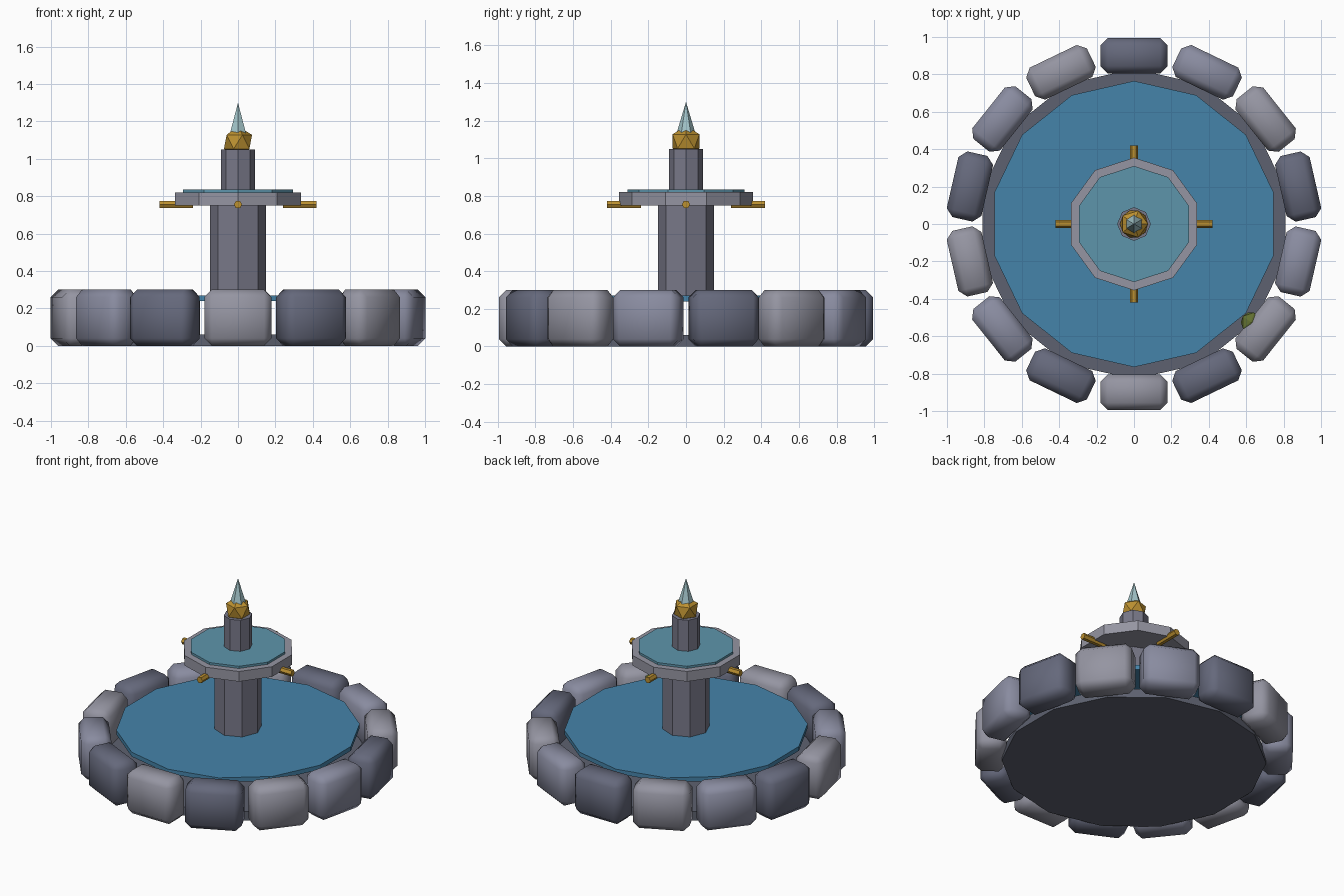
import bpy, bmesh, math
from mathutils import Matrix, Vector

if "Cube" in bpy.data.objects:
    bpy.data.objects.remove(bpy.data.objects["Cube"])


def material(name, rgb):
    m = bpy.data.materials.new(name)
    m.diffuse_color = (*rgb, 1)
    m.use_nodes = True
    m.node_tree.nodes["Principled BSDF"].inputs["Base Color"].default_value = m.diffuse_color
    return m


STONES = [material("stone_dark", (0.13, 0.14, 0.20)),
          material("stone_light", (0.30, 0.30, 0.36)),
          material("stone_mid", (0.25, 0.26, 0.35))]
FLOOR = material("floor_stone", (0.11, 0.12, 0.16))
PILLAR = material("pillar_stone", (0.19, 0.19, 0.25))
RIM = material("bowl_stone", (0.30, 0.30, 0.36))
WATER = material("water", (0.06, 0.23, 0.40))
WATER_LIGHT = material("water_light", (0.11, 0.30, 0.41))
GOLD = material("gold", (0.50, 0.28, 0.03))
CRYSTAL = material("crystal", (0.36, 0.55, 0.58))
MOSS = material("moss", (0.12, 0.16, 0.03))


def finish(name, bm, mat):
    bmesh.ops.recalc_face_normals(bm, faces=bm.faces)
    mesh = bpy.data.meshes.new(name)
    bm.to_mesh(mesh)
    bm.free()
    mesh.materials.append(mat)
    ob = bpy.data.objects.new(name, mesh)
    bpy.context.collection.objects.link(ob)
    return ob


def prism(name, sides, r, z0, z1, mat, top=None, matrix=Matrix()):
    """Flat-sided column with a corner on +y; top=0 makes a spike."""
    top = r if top is None else top
    bm = bmesh.new()

    def ring(rad, z):
        return [bm.verts.new((rad * math.sin(2 * math.pi * i / sides),
                              rad * math.cos(2 * math.pi * i / sides), z))
                for i in range(sides)]
    low = ring(r, z0)
    high = ring(top, z1) if top else [bm.verts.new((0, 0, z1))]
    bm.faces.new(low)
    if top:
        bm.faces.new(high)
    for i in range(sides):
        j = (i + 1) % sides
        bm.faces.new((low[i], low[j], high[j], high[i]) if top
                     else (low[i], low[j], high[0]))
    bm.transform(matrix)
    return finish(name, bm, mat)


# Basin floor and pool
prism("basin_floor", 14, 0.83, 0, 0.06, FLOOR)
prism("pool_water", 14, 0.765, 0.24, 0.27, WATER)

# Ring of fourteen chamfered stones
for i in range(14):
    a = math.radians(-64.3) + i * 2 * math.pi / 14
    bm = bmesh.new()
    bmesh.ops.create_cube(bm, size=1)
    bm.transform(Matrix.Diagonal((0.19, 0.36, 0.30, 1)))
    bmesh.ops.bevel(bm, geom=bm.edges[:], offset=0.04, segments=1,
                    profile=0.5, affect='EDGES')
    bm.transform(Matrix.Rotation(a, 4, 'Z') @ Matrix.Translation((0.9, 0, 0.15)))
    for f in bm.faces:
        f.smooth = True
    finish(f"rim_stone_{i + 1}", bm, STONES[i % 3])

# Central pillar and upper bowl
prism("pillar", 8, 0.15, 0.24, 0.76, PILLAR)
prism("upper_bowl", 10, 0.355, 0.75, 0.82, RIM)
prism("upper_water", 10, 0.31, 0.81, 0.835, WATER_LIGHT)
prism("upper_pillar", 8, 0.09, 0.80, 1.05, PILLAR)

# Four spouts under the bowl
for i in range(4):
    m = (Matrix.Translation((0, 0, 0.755)) @ Matrix.Rotation(i * math.pi / 2, 4, 'Z')
         @ Matrix.Rotation(math.pi / 2, 4, 'Y'))
    prism(f"spout_{i + 1}", 6, 0.022, 0.24, 0.42, GOLD, matrix=m)

# Gold faceted collar and crystal spike
bm = bmesh.new()
bmesh.ops.create_icosphere(bm, subdivisions=1, radius=0.084)
bm.transform(Matrix.Translation((0, 0, 1.09)))
finish("finial_collar", bm, GOLD)
prism("finial_spike", 6, 0.06, 1.10, 1.30, CRYSTAL, top=0)

# Moss patch on the inner side of one stone
bm = bmesh.new()
bmesh.ops.create_icosphere(bm, subdivisions=1, radius=0.06)
bm.transform(Matrix.Translation((0.625, -0.525, 0.25))
             @ Matrix.Diagonal((1, 1, 0.5, 1)))
finish("moss_patch", bm, MOSS)
